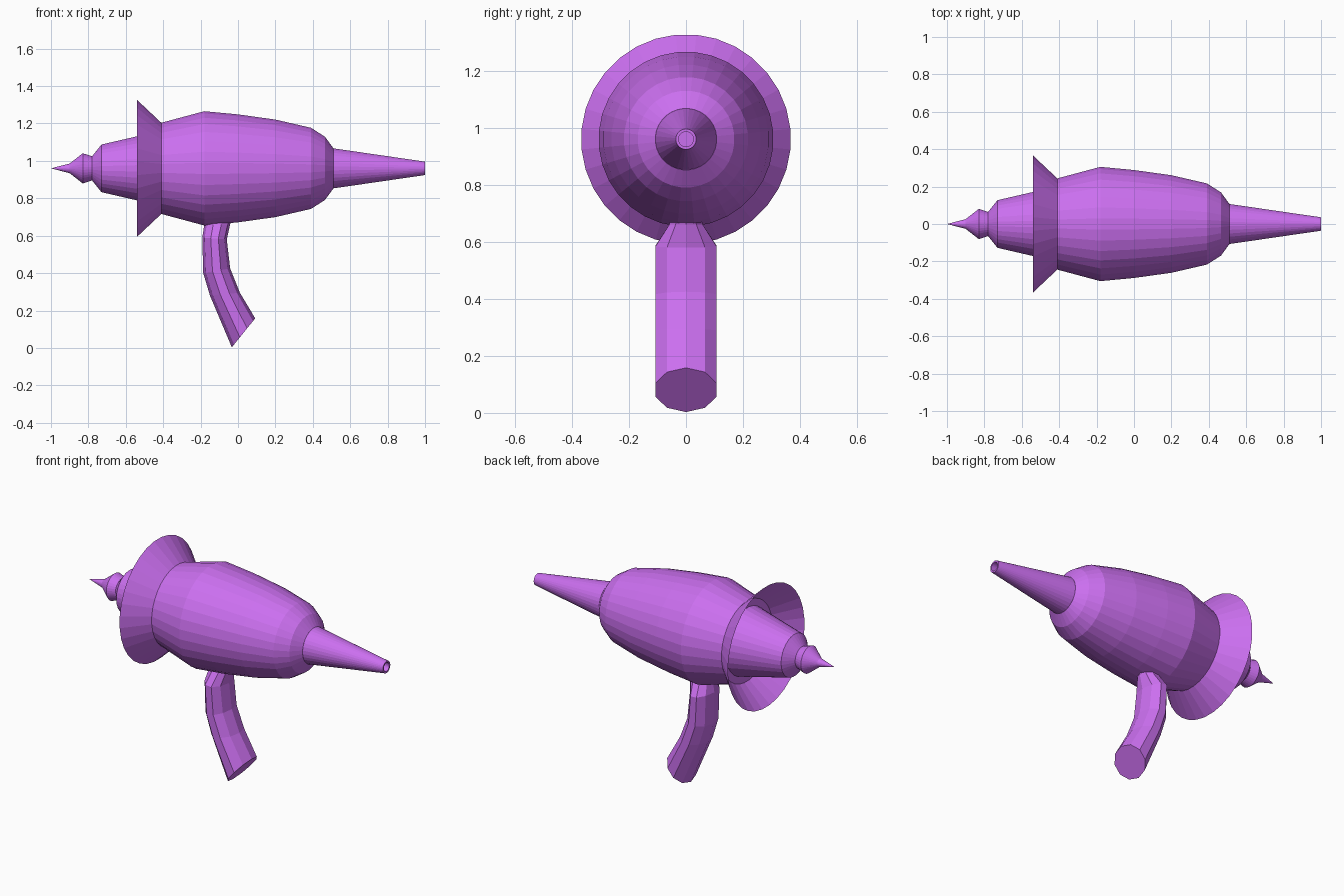
import bpy, bmesh, math

if "Cube" in bpy.data.objects:
    bpy.data.objects.remove(bpy.data.objects["Cube"])

AXIS_Z = 0.96
SIDES = 32

mat = bpy.data.materials.new("purple")
mat.diffuse_color = (0.6, 0.16, 0.87, 1)
mat.use_nodes = True
mat.node_tree.nodes["Principled BSDF"].inputs["Base Color"].default_value = mat.diffuse_color


def make_object(name, bm, fix_normals=True):
    bmesh.ops.remove_doubles(bm, verts=bm.verts, dist=1e-5)
    if fix_normals:
        bmesh.ops.recalc_face_normals(bm, faces=bm.faces)
    me = bpy.data.meshes.new(name)
    bm.to_mesh(me)
    bm.free()
    me.materials.append(mat)
    ob = bpy.data.objects.new(name, me)
    bpy.context.collection.objects.link(ob)
    return ob


def bridge(bm, rings):
    for a, b in zip(rings, rings[1:]):
        n = len(a)
        for i in range(n):
            j = (i + 1) % n
            bm.faces.new((a[i], a[j], b[j], b[i]))


def lathe(name, profile):
    """Revolve (x, radius) points about the gun's long axis."""
    bm = bmesh.new()
    rings = []
    for x, r in profile:
        ring = []
        for i in range(SIDES):
            a = 2 * math.pi * (i + 0.5) / SIDES
            ring.append(bm.verts.new((x, r * math.cos(a), AXIS_Z + r * math.sin(a))))
        rings.append(ring)
    bridge(bm, rings)
    bmesh.ops.dissolve_degenerate(bm, dist=1e-6, edges=bm.edges)
    return make_object(name, bm)


# Bulging main body
lathe("body", [(-0.41, 0), (-0.41, 0.245), (-0.18, 0.307), (0.0, 0.29), (0.2, 0.262),
               (0.39, 0.218), (0.465, 0.17), (0.51, 0.108), (0.51, 0)])

# Tapered barrel with a small bore
lathe("barrel", [(0.50, 0), (0.50, 0.109), (1.0, 0.036), (1.0, 0.026),
                 (0.95, 0.026), (0.95, 0)])

# Rear cone with collar and pointed finial
lathe("rear_cone", [(-1.0, 0), (-0.9, 0.026), (-0.83, 0.081), (-0.78, 0.065),
                    (-0.73, 0.128), (-0.54, 0.172), (-0.40, 0.205), (-0.40, 0)])

# Thin flared dish, open to the rear
lathe("flare", [(-0.41, 0.245), (-0.54, 0.368)])

# Curved ten-sided grip: rear point, front point (x, z), half width
sections = [
    ((-0.175, 0.70), (-0.025, 0.70), 0.05),
    ((-0.18, 0.66), (-0.042, 0.66), 0.062),
    ((-0.191, 0.59), (-0.06, 0.58), 0.113),
    ((-0.186, 0.40), (-0.042, 0.425), 0.113),
    ((-0.15, 0.28), (0.01, 0.295), 0.113),
    ((-0.033, 0.003), (0.092, 0.158), 0.113),
]
bm = bmesh.new()
rings = []
for (x0, z0), (x1, z1), w in sections:
    ring = []
    for i in range(10):
        a = 2 * math.pi * i / 10
        t = 0.5 + 0.5 * math.cos(a)
        ring.append(bm.verts.new((x0 + (x1 - x0) * t, w * math.sin(a), z0 + (z1 - z0) * t)))
    rings.append(ring)
bridge(bm, rings)
bm.faces.new(rings[0])
bm.faces.new(rings[-1])
make_object("grip", bm)
